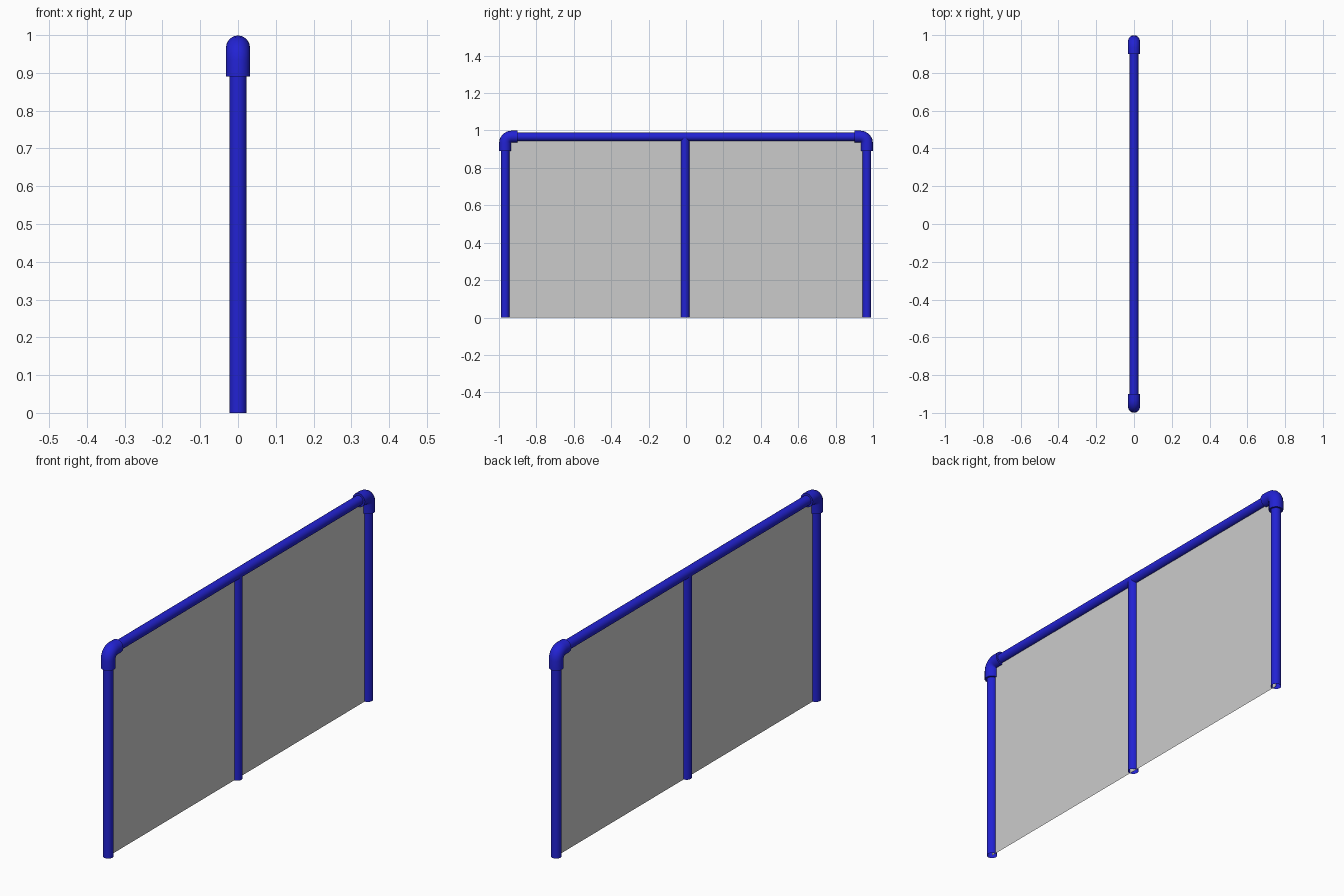
import bpy, bmesh, math
from mathutils import Vector

if "Cube" in bpy.data.objects:
    bpy.data.objects.remove(bpy.data.objects["Cube"])


def material(name, rgb):
    m = bpy.data.materials.new(name)
    m.diffuse_color = (*rgb, 1)
    m.use_nodes = True
    m.node_tree.nodes["Principled BSDF"].inputs["Base Color"].default_value = m.diffuse_color
    return m


BLUE = material("blue_pipe", (0.016, 0.016, 0.65))
GREY = material("light_grey_sheet", (0.6, 0.6, 0.6))
POST_R, ELBOW_R = 0.0228, 0.032
CORNER_Y, RAIL_Z = 0.967, 0.966


def finish(name, bm, mat, smooth=True):
    bmesh.ops.recalc_face_normals(bm, faces=bm.faces)
    me = bpy.data.meshes.new(name)
    bm.to_mesh(me)
    bm.free()
    me.materials.append(mat)
    ob = bpy.data.objects.new(name, me)
    bpy.context.collection.objects.link(ob)
    if smooth:
        bpy.ops.object.select_all(action='DESELECT')
        ob.select_set(True)
        bpy.context.view_layer.objects.active = ob
        bpy.ops.object.shade_smooth_by_angle(angle=math.radians(40))
    return ob


def pipe(name, path, sides, cap=False):
    """Sweep a circle along (y, z, radius) points in the x = 0 plane."""
    bm = bmesh.new()
    pts = [Vector((0, y, z)) for y, z, r in path]
    rings = []
    for i, p in enumerate(pts):
        t = (pts[min(i + 1, len(pts) - 1)] - pts[max(i - 1, 0)]).normalized()
        u = Vector((1, 0, 0))
        v = t.cross(u)
        ring = []
        for k in range(sides):
            a = 2 * math.pi * k / sides
            ring.append(bm.verts.new(p + path[i][2] * (u * math.cos(a) + v * math.sin(a))))
        rings.append(ring)
    for a, b in zip(rings, rings[1:]):
        for k in range(sides):
            n = (k + 1) % sides
            bm.faces.new((a[k], a[n], b[n], b[k]))
    if cap:
        bm.faces.new(rings[0])
        bm.faces.new(rings[-1])
    return finish(name, bm, BLUE)


# upright posts, open at the foot
for name, y, top in (("left_post", -CORNER_Y, 0.93), ("middle_post", -0.005, 0.96),
                     ("right_post", CORNER_Y, 0.93)):
    pipe(name, [(y, 0, POST_R), (y, top, POST_R)], 24)

# top rail
pipe("top_rail", [(-0.93, RAIL_Z, POST_R), (0.93, RAIL_Z, POST_R)], 24)

# corner elbows with a short rounded bend
BEND = 0.034
for name, s in (("left_elbow", -1), ("right_elbow", 1)):
    path = [(s * CORNER_Y, 0.89, ELBOW_R)]
    for k in range(6):
        a = math.pi / 2 * k / 5
        path.append((s * (CORNER_Y - BEND + BEND * math.cos(a)),
                     RAIL_Z + 0.001 - BEND + BEND * math.sin(a), ELBOW_R))
    path.append((s * 0.90, RAIL_Z + 0.001, ELBOW_R))
    pipe(name, path, 16, cap=True)

# thin sheet filling the frame
bm = bmesh.new()
bm.faces.new([bm.verts.new((0, y, z)) for y, z in
              ((-CORNER_Y, 0), (CORNER_Y, 0), (CORNER_Y, RAIL_Z - 0.005), (-CORNER_Y, RAIL_Z - 0.005))])
finish("panel_sheet", bm, GREY, smooth=False)
